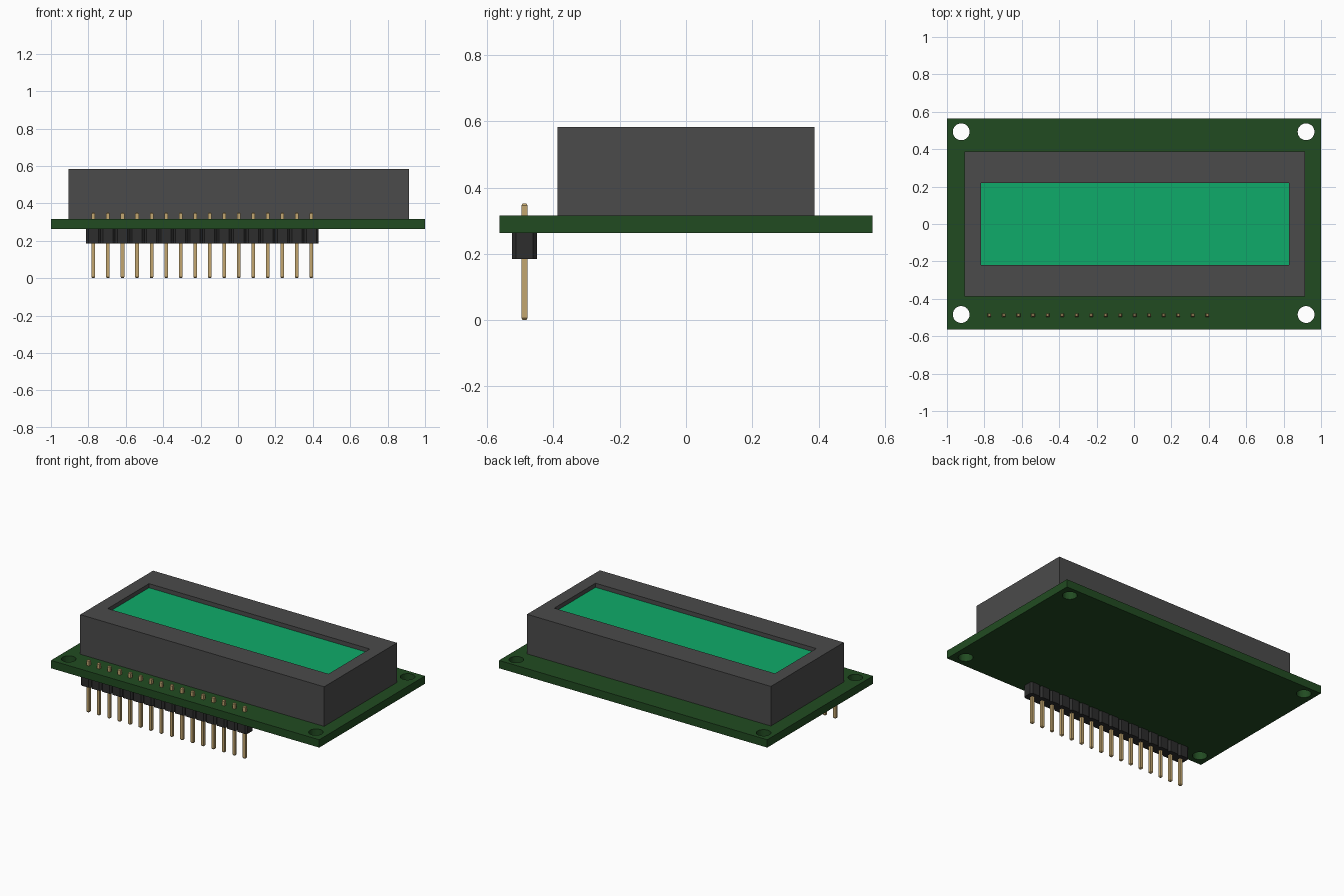
import bpy, bmesh

if "Cube" in bpy.data.objects:
    bpy.data.objects.remove(bpy.data.objects["Cube"])

def material(name, rgb):
    m = bpy.data.materials.new(name)
    m.diffuse_color = (*rgb, 1)
    m.use_nodes = True
    m.node_tree.nodes["Principled BSDF"].inputs["Base Color"].default_value = m.diffuse_color
    return m

BOARD = material("board green", (0.0155, 0.071, 0.0155))
FRAME = material("frame grey", (0.07, 0.07, 0.07))
SCREEN = material("screen green", (0.0048, 0.41, 0.143))
HEADER = material("header black", (0.026, 0.026, 0.026))
PIN = material("pin gold", (0.54, 0.38, 0.16))

def finish(name, bm, *mats):
    bmesh.ops.recalc_face_normals(bm, faces=bm.faces)
    me = bpy.data.meshes.new(name)
    bm.to_mesh(me)
    bm.free()
    ob = bpy.data.objects.new(name, me)
    bpy.context.collection.objects.link(ob)
    for m in mats:
        me.materials.append(m)
    return ob

def loft(bm, rings):
    """Closed solid through stacked rings of points."""
    rows = [[bm.verts.new(p) for p in ring] for ring in rings]
    for a, b in zip(rows, rows[1:]):
        for i in range(len(a)):
            j = (i + 1) % len(a)
            bm.faces.new((a[i], a[j], b[j], b[i]))
    bm.faces.new(rows[0][::-1])
    return bm.faces.new(rows[-1])

def rect(x0, x1, y0, y1, z):
    return [(x0, y0, z), (x1, y0, z), (x1, y1, z), (x0, y1, z)]

def octagon(x, y, hx, hy, c, z):
    return [(x - hx + c, y - hy, z), (x + hx - c, y - hy, z),
            (x + hx, y - hy + c, z), (x + hx, y + hy - c, z),
            (x + hx - c, y + hy, z), (x - hx + c, y + hy, z),
            (x - hx, y + hy - c, z), (x - hx, y - hy + c, z)]

# Circuit board with four mounting holes
Z0, Z1 = 0.263, 0.316
bm = bmesh.new()
loft(bm, [rect(-1, 1, -0.563, 0.563, z) for z in (Z0, Z1)])
board = finish("circuit_board", bm, BOARD)
for x in (-0.924, 0.92):
    for y in (-0.484, 0.493):
        bpy.ops.mesh.primitive_cylinder_add(vertices=32, radius=0.045, depth=0.2,
                                            location=(x, y, 0.29))
        cutter = bpy.context.object
        cutter.name = "hole_cutter"
        cutter.data.materials.append(BOARD)
        cutter.hide_render = True
        cutter.hide_viewport = True
        mod = board.modifiers.new("hole", 'BOOLEAN')
        mod.operation = 'DIFFERENCE'
        mod.solver = 'EXACT'
        mod.object = cutter

# Display housing: outer walls, rim, recess walls and screen floor
bm = bmesh.new()
TOP, FLOOR = 0.583, 0.555
window = (-0.818, 0.829, -0.22, 0.22)
outer = (-0.905, 0.914, -0.388, 0.388)
screen = loft(bm, [rect(*outer, Z1), rect(*outer, TOP),
                   rect(*window, TOP), rect(*window, FLOOR)])
screen.material_index = 1
finish("display_housing", bm, FRAME, SCREEN)

# Pin header: sixteen chamfered blocks with a gold pin through each
PITCH, X0, Y = 0.0777, -0.773, -0.487
blocks, pins = bmesh.new(), bmesh.new()
for i in range(16):
    x = X0 + i * PITCH
    loft(blocks, [octagon(x, Y, PITCH / 2, 0.038, 0.012, z) for z in (0.185, Z0)])
    loft(pins, [rect(x - h, x + h, Y - h, Y + h, z)
                for h, z in ((0.005, 0), (0.0095, 0.006), (0.0095, 0.346), (0.005, 0.352))])
finish("pin_header", blocks, HEADER)
finish("header_pins", pins, PIN)
